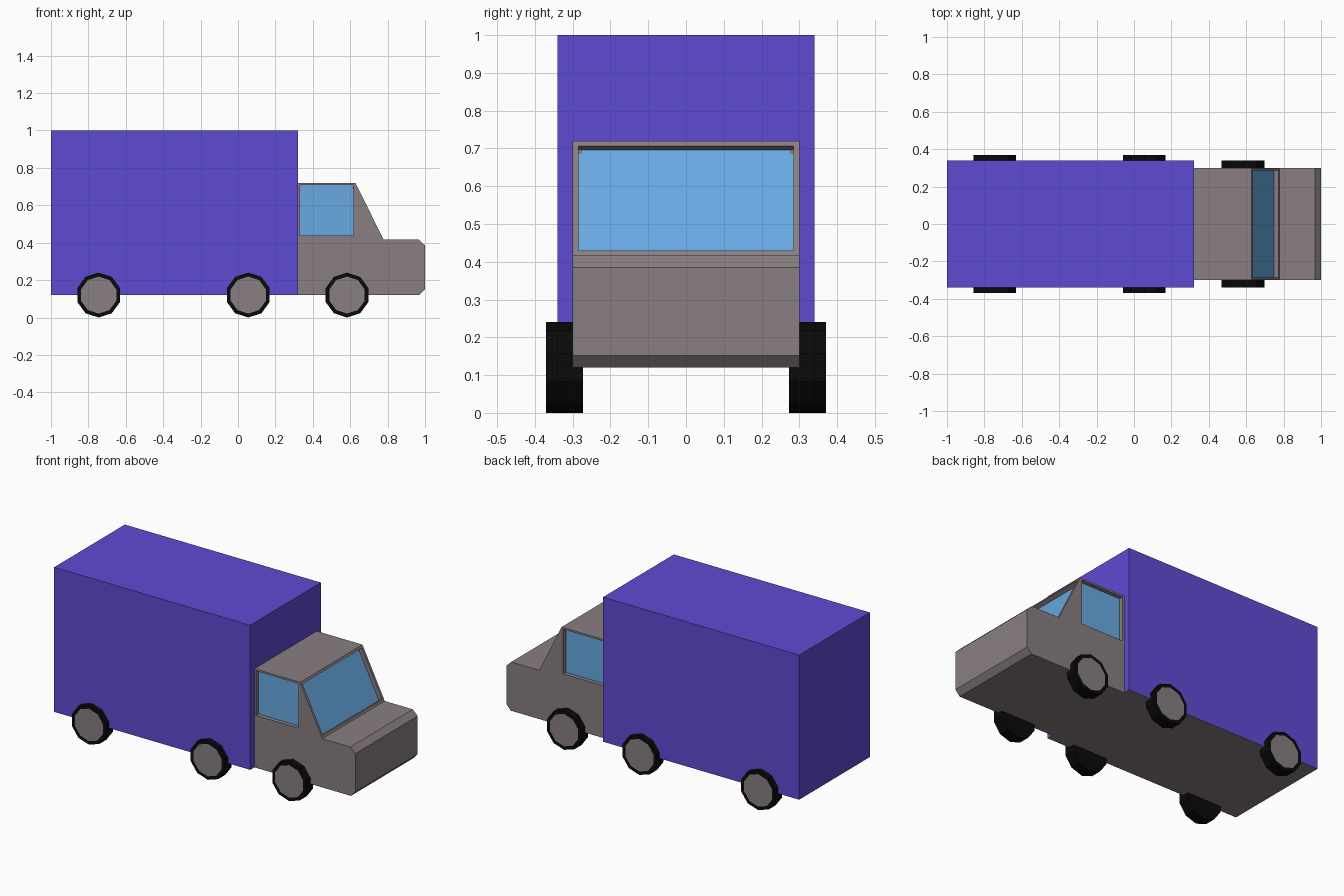
import bpy, bmesh, math
from mathutils import Matrix, Vector

cube = bpy.data.objects.get("Cube")
if cube:
    bpy.data.objects.remove(cube, do_unlink=True)


def make_material(name, rgb):
    mat = bpy.data.materials.new(name)
    mat.use_nodes = True
    mat.diffuse_color = (*rgb, 1)
    mat.node_tree.nodes["Principled BSDF"].inputs["Base Color"].default_value = (*rgb, 1)
    return mat


purple = make_material("purple_panel", (0.114, 0.069, 0.644))
grey = make_material("warm_grey_paint", (0.25, 0.209, 0.22))
glass = make_material("blue_glass", (0.138, 0.402, 0.76))
rubber = make_material("black_rubber", (0.003, 0.003, 0.003))


def finish(name, bm, materials):
    mesh = bpy.data.meshes.new(name)
    bm.to_mesh(mesh)
    bm.free()
    for mat in materials:
        mesh.materials.append(mat)
    obj = bpy.data.objects.new(name, mesh)
    bpy.context.collection.objects.link(obj)
    return obj


FLOOR = 0.12
JOINT = 0.32   # where cab meets cargo box

# Cargo box with a grey underside
bm = bmesh.new()
bmesh.ops.create_cube(bm, size=1)
bmesh.ops.scale(bm, vec=(1 + JOINT, 0.68, 1 - FLOOR), verts=bm.verts)
bmesh.ops.translate(bm, vec=((JOINT - 1) / 2, 0, (1 + FLOOR) / 2), verts=bm.verts)
bm.normal_update()
for f in bm.faces:
    f.material_index = 1 if f.normal.z < -0.5 else 0
finish("cargo_box", bm, [purple, grey])

# Cab: side profile, split so each door has its own window panel
SILL = 0.427
profile = [(JOINT, FLOOR), (0.97, FLOOR), (1.0, 0.152), (1.0, 0.385), (0.967, 0.417),
           (0.778, 0.417), (0.628, 0.72), (JOINT, 0.72), (JOINT, SILL)]
roof_front, roof_back, sill_back = 6, 7, 8
corner = len(profile)   # extra point at the front of the sill

bm = bmesh.new()
sides = []
for y in (-0.3, 0.3):
    sides.append([bm.verts.new((x, y, z)) for x, z in profile + [(0.628, SILL)]])
windows = []
for ring in sides:
    bm.faces.new(ring[:roof_front + 1] + [ring[corner], ring[sill_back]])
    windows.append((bm.faces.new([ring[i] for i in (sill_back, corner, roof_front, roof_back)]), 0.011))
right, left = sides
for i in range(corner):
    j = (i + 1) % corner
    face = bm.faces.new((right[i], left[i], left[j], right[j]))
    if i == roof_front - 1:
        windows.append((face, 0.015))
bmesh.ops.recalc_face_normals(bm, faces=bm.faces)

# Recessed window panes
for face, margin in windows:
    bmesh.ops.inset_individual(bm, faces=[face], thickness=margin, use_even_offset=True)
    normal = face.normal.copy()
    rim = bmesh.ops.extrude_discrete_faces(bm, faces=[face])["faces"][0]
    bmesh.ops.translate(bm, vec=normal * -0.025, verts=rim.verts)
    rim.material_index = 1
finish("cab", bm, [grey, glass])

# Ten-sided wheels with a grey hub on the outer face
RADIUS, WIDTH = 0.12, 0.068


def wheel(name, x, outer, side):
    bm = bmesh.new()
    bmesh.ops.create_cone(bm, cap_ends=True, segments=10, radius1=RADIUS,
                          radius2=RADIUS, depth=WIDTH)
    bmesh.ops.rotate(bm, cent=(0, 0, 0), verts=bm.verts,
                     matrix=Matrix.Rotation(math.radians(90), 3, "X"))
    bm.normal_update()
    # Turn a corner to the ground
    lowest = min(bm.verts, key=lambda v: v.co.z).co
    turn = math.atan2(lowest.x, -lowest.z)
    bmesh.ops.rotate(bm, cent=(0, 0, 0), verts=bm.verts,
                     matrix=Matrix.Rotation(turn, 3, "Y") if abs(turn) > 0.01
                     else Matrix.Identity(3))
    bm.normal_update()
    hub = max(bm.faces, key=lambda f: f.normal.dot(Vector((0, side, 0))))
    bmesh.ops.inset_individual(bm, faces=[hub], thickness=0.02, use_even_offset=True)
    hub.material_index = 1
    bmesh.ops.translate(bm, vec=(x, side * (outer - WIDTH / 2), RADIUS), verts=bm.verts)
    finish(name, bm, [rubber, grey])


for axle, x, outer in (("rear", -0.745, 0.37), ("middle", 0.055, 0.37), ("front", 0.583, 0.34)):
    for label, side in (("right", -1), ("left", 1)):
        wheel(f"{axle}_wheel_{label}", x, outer, side)
